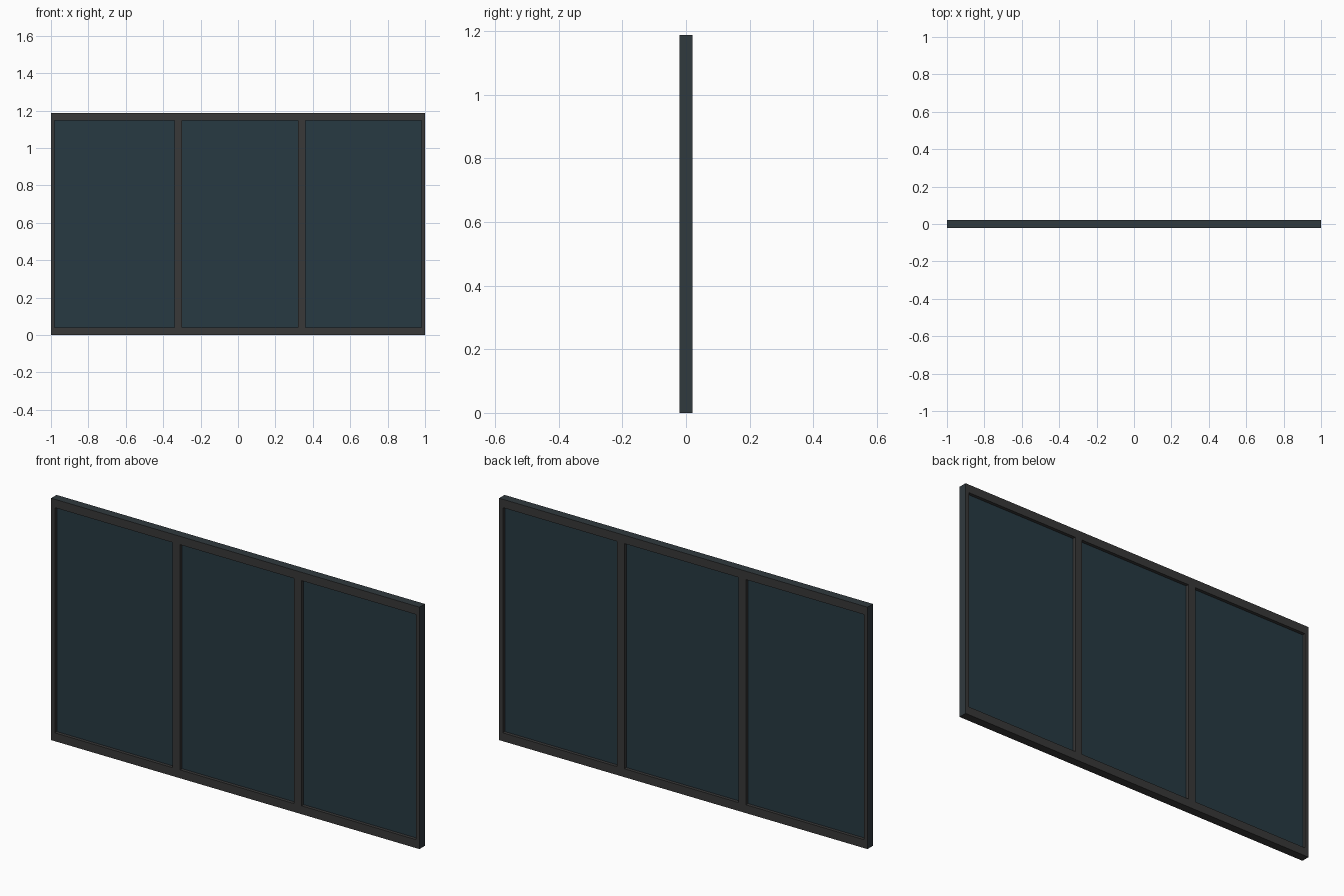
import bpy

if "Cube" in bpy.data.objects:
    bpy.data.objects.remove(bpy.data.objects["Cube"])

H, D = 1.187, 0.042          # overall height and depth
RAIL, STILE, BAR = 0.041, 0.02, 0.04
BARS = (-0.32, 0.34)         # centres of the two dividing bars


def material(name, rgb):
    m = bpy.data.materials.new(name)
    m.diffuse_color = (*rgb, 1)
    m.use_nodes = True
    m.node_tree.nodes["Principled BSDF"].inputs["Base Color"].default_value = m.diffuse_color
    return m


frame_mat = material("dark_frame", (0.04, 0.04, 0.04))
edge_mat = material("frame_edge", (0.03, 0.041, 0.048))
glass_mat = material("tinted_glass", (0.02, 0.042, 0.055))


def box(name, x0, x1, z0, z1, depth, mat):
    bpy.ops.mesh.primitive_cube_add(size=1, location=((x0 + x1) / 2, 0, (z0 + z1) / 2))
    ob = bpy.context.object
    ob.name = name
    ob.scale = (x1 - x0, depth, z1 - z0)
    bpy.ops.object.transform_apply(location=True, rotation=False, scale=True)
    ob.data.materials.append(mat)
    return ob


# Outer frame: full-width rails with stiles between them
lo, hi = RAIL, H - RAIL
parts = [
    box("bottom_rail", -1, 1, 0, lo, D, frame_mat),
    box("top_rail", -1, 1, hi, H, D, frame_mat),
    box("left_stile", -1, -1 + STILE, lo, hi, D, frame_mat),
    box("right_stile", 1 - STILE, 1, lo, hi, D, frame_mat),
]

# Tinted outer edges of the frame (top and both ends)
for ob in parts:
    ob.data.materials.append(edge_mat)
    for f in ob.data.polygons:
        if abs(f.center.x) > 0.999 or f.center.z > H - 0.001:
            f.material_index = 1

# Dividing bars
for i, x in enumerate(BARS):
    box(f"dividing_bar_{i + 1}", x - BAR / 2, x + BAR / 2, lo, hi, D, frame_mat)

# Recessed glass panes, one per bay
edges = [-1 + STILE] + [x + s * BAR / 2 for x in BARS for s in (-1, 1)] + [1 - STILE]
for i in range(3):
    box(f"glass_pane_{i + 1}", edges[2 * i], edges[2 * i + 1], lo, hi, 0.01, glass_mat)
